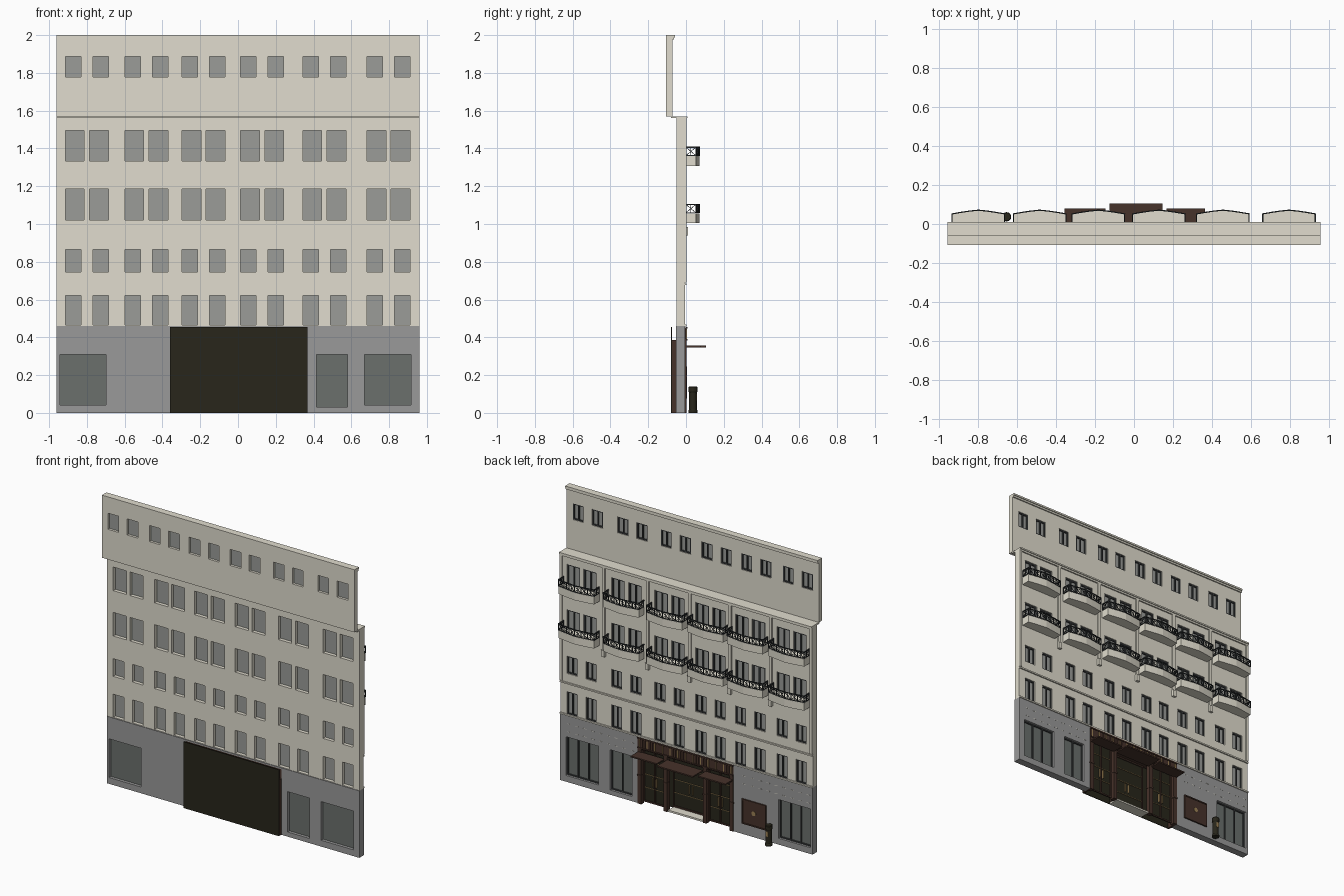
import bpy, bmesh, math
from mathutils import Vector, Matrix

cube = bpy.data.objects.get("Cube")
if cube:
    bpy.data.objects.remove(cube, do_unlink=True)


def material(name, r, g, b):
    m = bpy.data.materials.new(name)
    m.use_nodes = True
    m.diffuse_color = (r, g, b, 1)
    m.node_tree.nodes["Principled BSDF"].inputs["Base Color"].default_value = (r, g, b, 1)
    return m


STONE = material("cream stone", .75, .72, .62)
GREY = material("grey stone", .32, .32, .32)
GLASS = material("window grey", .325, .335, .315)
SHOP = material("shop glass", .145, .16, .152)
FRAME = material("dark frame", .05, .054, .056)
IRON = material("black iron", .026, .031, .033)
BROWN = material("dark brown wood", .062, .032, .023)
GOLD = material("brass", .33, .22, .09)
OLIVE = material("olive black", .021, .019, .011)


def finish(name, bm, mat):
    bmesh.ops.recalc_face_normals(bm, faces=bm.faces)
    me = bpy.data.meshes.new(name)
    bm.to_mesh(me)
    bm.free()
    me.materials.append(mat)
    ob = bpy.data.objects.new(name, me)
    bpy.context.collection.objects.link(ob)
    return ob


def add_box(bm, x0, x1, y0, y1, z0, z1):
    mid = Vector((x0 + x1, y0 + y1, z0 + z1)) / 2
    size = Matrix.Diagonal((x1 - x0, y1 - y0, z1 - z0, 1))
    bmesh.ops.create_cube(bm, size=1, matrix=Matrix.Translation(mid) @ size)


def boxes(name, items, mat):
    bm = bmesh.new()
    for item in items:
        add_box(bm, *item)
    return finish(name, bm, mat)


def add_bar(bm, p, q, w):
    d = q - p
    m = Matrix.Translation((p + q) / 2) @ d.to_track_quat('Z', 'Y').to_matrix().to_4x4()
    bmesh.ops.create_cube(bm, size=1, matrix=m @ Matrix.Diagonal((w, w, d.length + w, 1)))


def wall(name, box, holes, mat):
    """Wall slab with rectangular holes (x0, x1, z0, z1) cut through it."""
    ob = boxes(name, [box], mat)
    cutter = boxes(name + "_cutter", [(a, b, -.3, .3, c, d) for a, b, c, d in holes], mat)
    cutter.hide_render = True
    mod = ob.modifiers.new("openings", 'BOOLEAN')
    mod.operation, mod.solver, mod.object = 'DIFFERENCE', 'EXACT', cutter
    bpy.context.view_layer.objects.active = ob
    bpy.ops.object.modifier_apply(modifier=mod.name)
    bpy.data.objects.remove(cutter, do_unlink=True)


def glazing(name, holes, y, glass, panes, w):
    """Glass sheets with a frame and mullions on the street side."""
    boxes(name + "_glass", [(a, b, y - .003, y + .003, c, d) for a, b, c, d in holes], glass)
    bars = []
    for (a, b, c, d), n in zip(holes, panes):
        y0, y1 = y + .003, y + .011
        bars += [(a, b, y0, y1, c, c + w), (a, b, y0, y1, d - w, d)]
        for i in range(n + 1):
            x = a + w / 2 + (b - a - w) * i / n
            bars.append((x - w / 2, x + w / 2, y0, y1, c + w, d - w))
    boxes(name + "_frames", bars, FRAME)


# Window layout: six bays, two windows in each
W = .96
BAYS = [-.80, -.485, -.183, .128, .457, .797]


def row(z0, z1, offset, half):
    return [(c + s * offset - half, c + s * offset + half, z0, z1)
            for c in BAYS for s in (-1, 1)]


small = row(.464, .622, .073, .041) + row(.745, .866, .073, .041)
tall = row(1.022, 1.184, .064, .05) + row(1.334, 1.496, .064, .05)
attic = row(1.777, 1.888, .073, .041)
shops = [(-.943, -.70, .043, .309), (.415, .58, .032, .309), (.67, .917, .043, .309)]
EX0, EX1 = -.36, .367

# Walls
wall("main_wall", (-W, W, -.05, -.006, .46, 1.568), small + tall, STONE)
wall("attic_wall", (-W, W, -.107, -.072, 1.57, 2), attic, STONE)
wall("ground_wall", (-W, W, -.054, -.004, 0, .46), shops + [(EX0, EX1, -.1, .45)], GREY)

# Glazing
glazing("small_window", small, -.023, GLASS, [2] * 24, .008)
glazing("tall_window", tall, -.023, GLASS, [2] * 24, .009)
glazing("attic_window", attic, -.087, GLASS, [2] * 12, .008)
glazing("shop_window", shops, -.03, SHOP, [3, 2, 3], .007)

# Cornices, string courses and pilasters
boxes("attic_cornice", [(-W, W, -.072, -.058, 1.988, 2), (-W, W, -.072, -.064, 1.976, 1.988)], STONE)
boxes("main_cornice", [(-W, W, -.08, .009, 1.56, 1.57), (-W, W, -.006, .003, 1.548, 1.56)], STONE)
boxes("string_courses", [(-W, W, -.006, .003, z, z + .01) for z in (.458, .676)], STONE)
gaps = [(a + b) / 2 for a, b in zip(BAYS, BAYS[1:])]
boxes("pilasters", [(x - .011, x + .011, -.006, .003, .97, 1.548) for x in gaps]
      + [(x - .013, x + .013, -.006, .011, .94, .985) for x in gaps]
      + [(s * .951 - .009, s * .951 + .009, -.006, .002, .69, 1.548) for s in (-1, 1)], STONE)

# Dashed joints in the ground floor stone
joints = []
for z in (.345, .40):
    for x0, x1 in ((-.94, -.39), (.40, .94)):
        n = 9
        step = (x1 - x0) / n
        joints += [(x0 + i * step, x0 + (i + .4) * step, -.004, -.003, z, z + .0025) for i in range(n)]
boxes("stone_joints", joints, STONE)

# Balconies: bowed slab and open lattice railing, shared by all bays
H = .135
curve = [Vector((H * t / 3, .052 + .019 * (1 - (abs(t) / 3) ** 1.3), 0)) for t in range(-3, 4)]
bm = bmesh.new()
outline = [Vector((-H, -.007, 0))] + curve + [Vector((H, -.007, 0))]
base = bm.faces.new([bm.verts.new(p) for p in outline])
up = bmesh.ops.extrude_face_region(bm, geom=[base])["geom"]
bmesh.ops.translate(bm, vec=(0, 0, .052), verts=[v for v in up if isinstance(v, bmesh.types.BMVert)])
slab = finish("balcony_slab", bm, STONE)

bm = bmesh.new()
LOW, TOP = Vector((0, 0, .056)), Vector((0, 0, .099))
path = [Vector((-H, 0, 0))] + curve + [Vector((H, 0, 0))]
for p, q in zip(path, path[1:]):
    add_bar(bm, p + LOW, q + LOW, .004)
    add_bar(bm, p + TOP, q + TOP, .006)
    add_bar(bm, p + LOW, q + TOP, .003)
    add_bar(bm, p + TOP, q + LOW, .003)
    add_bar(bm, p * .5 + q * .5 + LOW, p * .5 + q * .5 + TOP, .003)
for p in path:
    add_bar(bm, p + LOW, p + TOP, .005)
railing = finish("balcony_railing", bm, IRON)

spots = [(x, z) for z in (1.004, 1.307) for x in BAYS]
for part in (slab, railing):
    for i, (x, z) in enumerate(spots):
        ob = part if i == 0 else part.copy()
        if i:
            bpy.context.collection.objects.link(ob)
        ob.location = (x, 0, z)

# Entrance: back panel, recess sides, posts and fascia
boxes("entrance_back_panel", [(EX0, EX1, -.08, -.075, 0, .456)], OLIVE)
boxes("entrance_returns", [(EX0, EX0 + .012, -.075, .0, 0, .385), (EX1 - .012, EX1, -.075, .0, 0, .385),
                           (EX0, EX1, -.075, .0, .375, .385)], BROWN)
posts = [EX0 + .014, -.143, .157, EX1 - .014]
boxes("entrance_posts", [(x - .014, x + .014, -.03, .002, 0, .385) for x in posts]
      + [(x - .016, x + .016, -.03, .005, .19, .2) for x in posts], BROWN)
boxes("entrance_fascia", [(EX0, EX1, -.05, .0, .385, .452), (EX0, EX1, 0, .007, .447, .456),
                          (EX0, EX1, 0, .007, .382, .39)], BROWN)
ribs = [EX0 + .015 + i * (EX1 - EX0 - .03) / 36 for i in range(37)]
boxes("fascia_ribs", [(x - .004, x + .004, 0, .003, .39, .447) for i, x in enumerate(ribs) if i % 3], BROWN)
boxes("fascia_brass_ribs", [(x - .003, x + .003, 0, .004, .392, .445) for x in ribs[::3]], GOLD)
boxes("entrance_step", [(-.125, .139, -.075, -.005, 0, .012)], STONE)

# Side doors and recessed centre doors
sides, trims, brass = [], [], []
for x0, x1, y, mid in ((-.332, -.157, -.03, True), (.171, .339, -.03, True), (-.129, .143, -.07, False)):
    sides.append((x0, x1, y - .003, y, .012, .375))
    c = (x0 + x1) / 2
    stiles = [x0 + .004, x1 - .004] + [c] * mid
    trims += [(x - .004, x + .004, y, y + .008, .012, .375) for x in stiles]
    trims += [(x0, x1, y, y + .007, z, z + .009) for z in (.012, .366)]
    brass += [(x0 + .01, x1 - .01, y, y + .005, z, z + .003) for z in (.11, .2, .29)]
    brass += [(c + s * .014 - .002, c + s * .014 + .002, y, y + .012, .13, .19) for s in (-1, 1)]
boxes("door_glass", sides, OLIVE)
boxes("door_frames", trims, BROWN)
boxes("door_brass", brass, GOLD)

# Canopies
spans = [(-.356, -.146, .08), (.167, .365, .08), (-.125, .146, .105)]
boxes("canopies", [(a, b, -.005, y, .347, .356) for a, b, y in spans], BROWN)

# Wall plaque
boxes("plaque_panel", [(-.61, -.425, -.004, .002, .075, .245)], BROWN)
boxes("plaque_border", [(-.61, -.425, .002, .006, z, z + .008) for z in (.075, .237)]
      + [(x, x + .008, .002, .006, .083, .237) for x in (-.61, -.433)], BROWN)
bm = bmesh.new()
bmesh.ops.create_cone(bm, cap_ends=True, segments=12, radius1=.016, radius2=.016, depth=.004,
                      matrix=Matrix.Translation((-.517, .003, .165)) @ Matrix.Rotation(math.pi / 2, 4, 'X'))
finish("plaque_boss", bm, GOLD)

# Street bin: turned profile
bm = bmesh.new()
profile = [(0, 0), (.024, 0), (.024, .012), (.02, .018), (.02, .108), (.024, .114),
           (.024, .136), (.02, .14), (0, .14)]
verts = [bm.verts.new((r, 0, z)) for r, z in profile]
edges = [bm.edges.new(pair) for pair in zip(verts, verts[1:])]
bmesh.ops.spin(bm, geom=verts + edges, axis=(0, 0, 1), cent=(0, 0, 0), angle=math.tau, steps=16)
bmesh.ops.remove_doubles(bm, verts=bm.verts, dist=.0001)
bin_body = finish("street_bin", bm, OLIVE)
bin_body.location = (-.655, .037, 0)
boxes("bin_plate", [(-.664, -.646, .05, .058, .065, .1)], GOLD)
